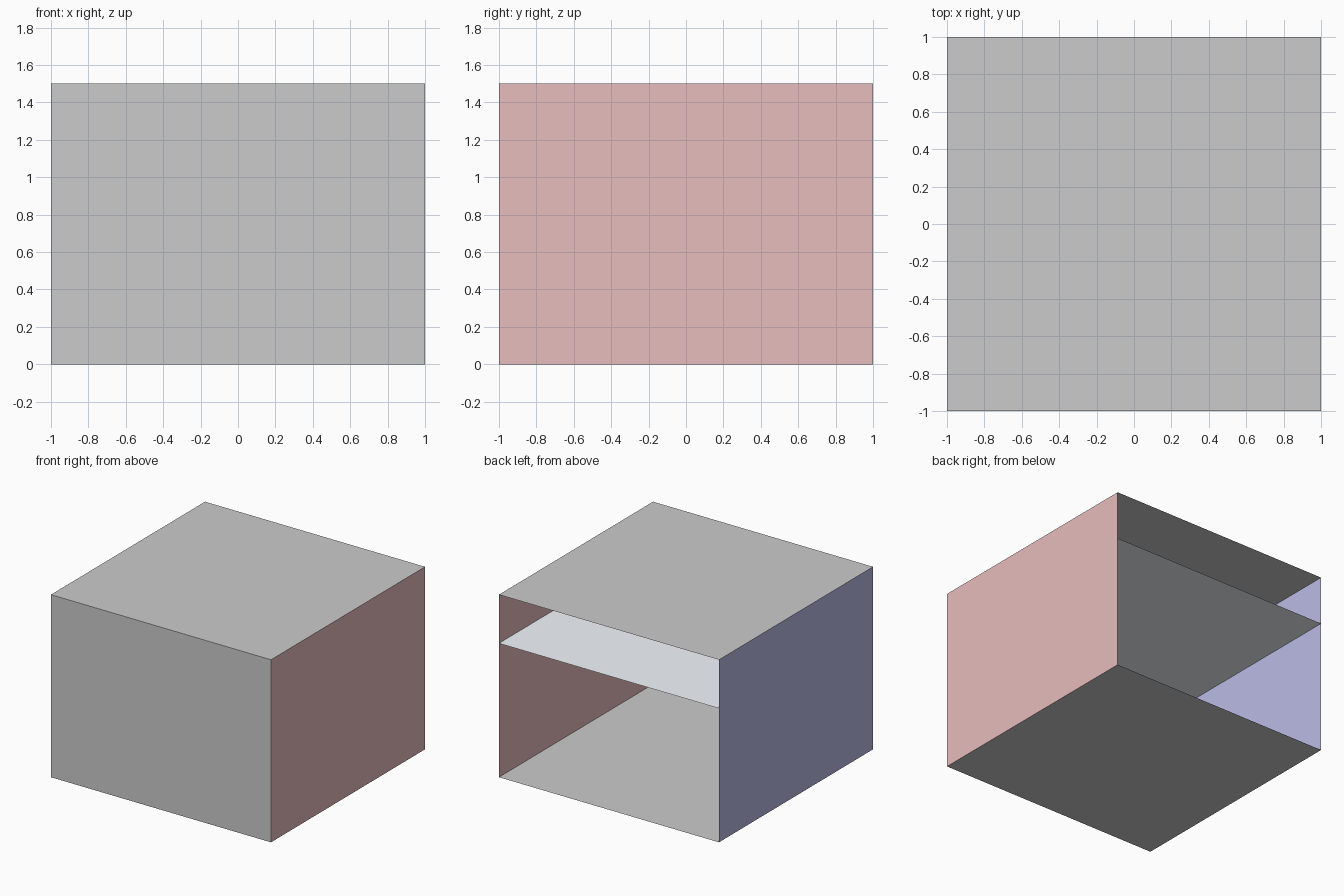
import bpy

if "Cube" in bpy.data.objects:
    bpy.data.objects.remove(bpy.data.objects["Cube"])

W, H, SHELF_Z = 1.0, 1.5, 1.1


def material(name, rgb):
    mat = bpy.data.materials.new(name)
    mat.diffuse_color = (*rgb, 1.0)
    mat.use_nodes = True
    mat.node_tree.nodes["Principled BSDF"].inputs["Base Color"].default_value = mat.diffuse_color
    return mat


def panel(name, origin, u, v, mat=None):
    """Single flat quad spanned from a corner by two edge vectors."""
    ox, oy, oz = origin
    a = (ox + u[0], oy + u[1], oz + u[2])
    b = (ox + v[0], oy + v[1], oz + v[2])
    c = (a[0] + v[0], a[1] + v[1], a[2] + v[2])
    mesh = bpy.data.meshes.new(name)
    mesh.from_pydata([origin, a, c, b], [], [(0, 1, 2, 3)])
    obj = bpy.data.objects.new(name, mesh)
    bpy.context.collection.objects.link(obj)
    if mat:
        mesh.materials.append(mat)
    return obj


red = material("red_paint", (0.8, 0.51, 0.51))
blue = material("blue_paint", (0.5, 0.5, 0.8))
pale = material("pale_blue", (0.9, 0.95, 1.0))

X, Y, Z = (2 * W, 0, 0), (0, 2 * W, 0), (0, 0, H)

# Floor, ceiling and the inner level sheet
panel("floor", (-W, -W, 0), X, Y)
panel("ceiling", (-W, -W, H), X, Y)
panel("shelf", (-W, -W, SHELF_Z), X, Y, pale)

# Closed front and coloured sides; the back stays open
panel("front_wall", (-W, -W, 0), X, Z)
panel("right_wall", (W, -W, 0), Y, Z, red)
panel("left_wall", (-W, W, 0), (0, -2 * W, 0), Z, blue)
